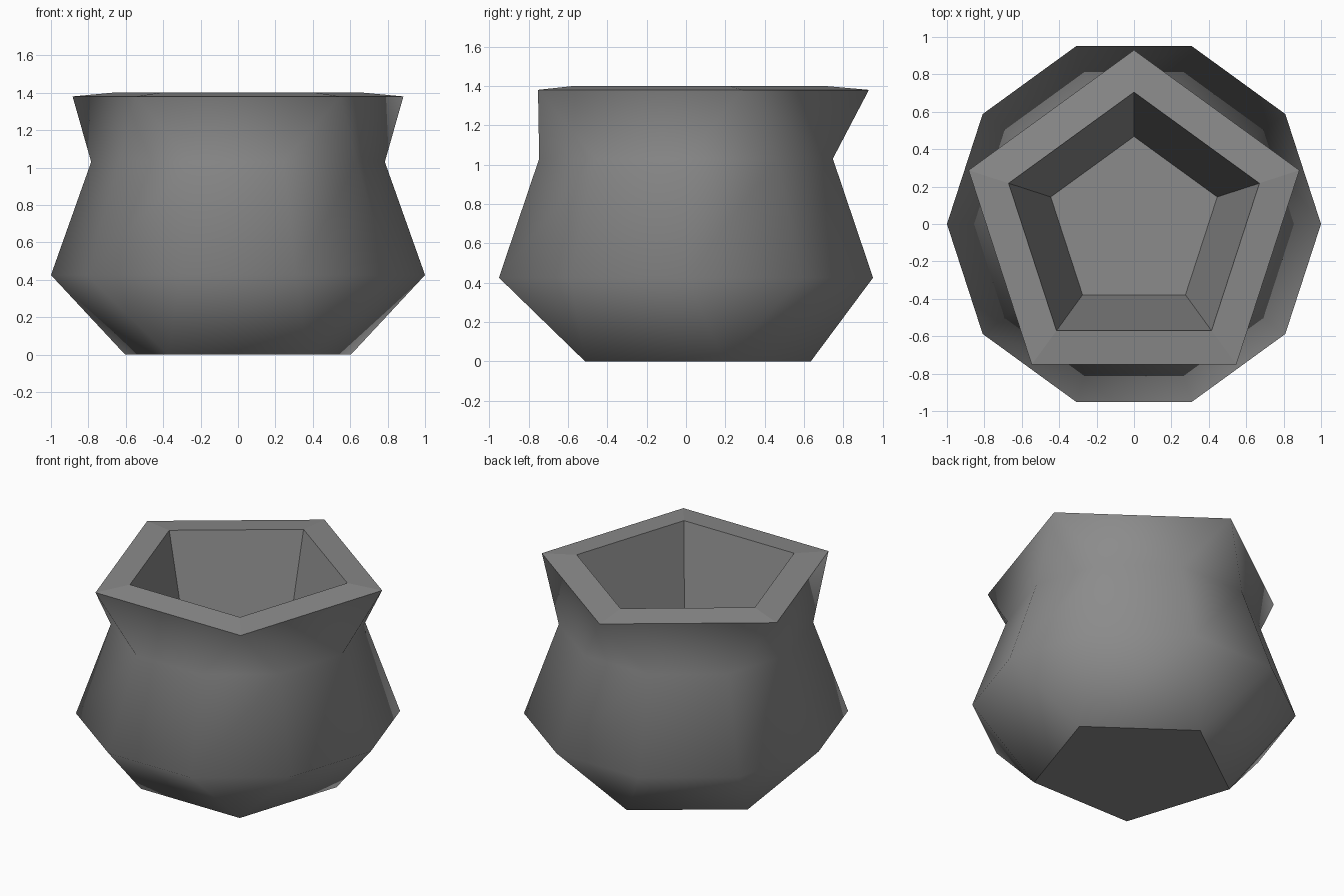
import bpy
import bmesh
from math import cos, sin, radians

cube = bpy.data.objects.get("Cube")
if cube:
    bpy.data.objects.remove(cube, do_unlink=True)

# One plain grey
grey = bpy.data.materials.new("stone grey")
grey.use_nodes = True
grey.diffuse_color = (0.26, 0.26, 0.26, 1)
grey.node_tree.nodes["Principled BSDF"].inputs["Base Color"].default_value = grey.diffuse_color

bm = bmesh.new()


def ring(sides, radius, z, start):
    angles = [radians(start + 360 / sides * i) for i in range(sides)]
    return [bm.verts.new((radius * cos(a), radius * sin(a), z)) for a in angles]


def face(verts, smooth=False):
    bm.faces.new(verts).smooth = smooth


def bridge(low, high, smooth=False):
    n = len(low)
    for i in range(n):
        j = (i + 1) % n
        face((low[i], low[j], high[j], high[i]), smooth)


def join_five_to_ten(five, ten):
    # Each corner fans to one side of the decagon, each edge to the next side
    for i in range(5):
        a, b = ten[2 * i], ten[2 * i + 1]
        c, corner, after = ten[(2 * i + 2) % 10], five[i], five[(i + 1) % 5]
        face((corner, a, b), True)
        face((corner, b, c, after), True)


# Rings from the base up the outside and down into the hollow
base = ring(5, 0.635, 0.0, 18)
belly = ring(10, 1.0, 0.425, 0)
waist = ring(10, 0.785, 1.03, 0)
rim_outer = ring(5, 0.93, 1.38, 18)
rim_inner = ring(5, 0.705, 1.4, 18)
floor = ring(5, 0.468, 0.425, 18)

# Smooth outer body
join_five_to_ten(base, belly)
bridge(belly, waist, True)
join_five_to_ten(rim_outer, waist)

# Flat base, rim, hollow walls and floor
face(base)
bridge(rim_outer, rim_inner)
bridge(rim_inner, floor)
face(floor)

bmesh.ops.recalc_face_normals(bm, faces=bm.faces)
mesh = bpy.data.meshes.new("pot")
bm.to_mesh(mesh)
bm.free()
mesh.materials.append(grey)
pot = bpy.data.objects.new("pot", mesh)
bpy.context.collection.objects.link(pot)
